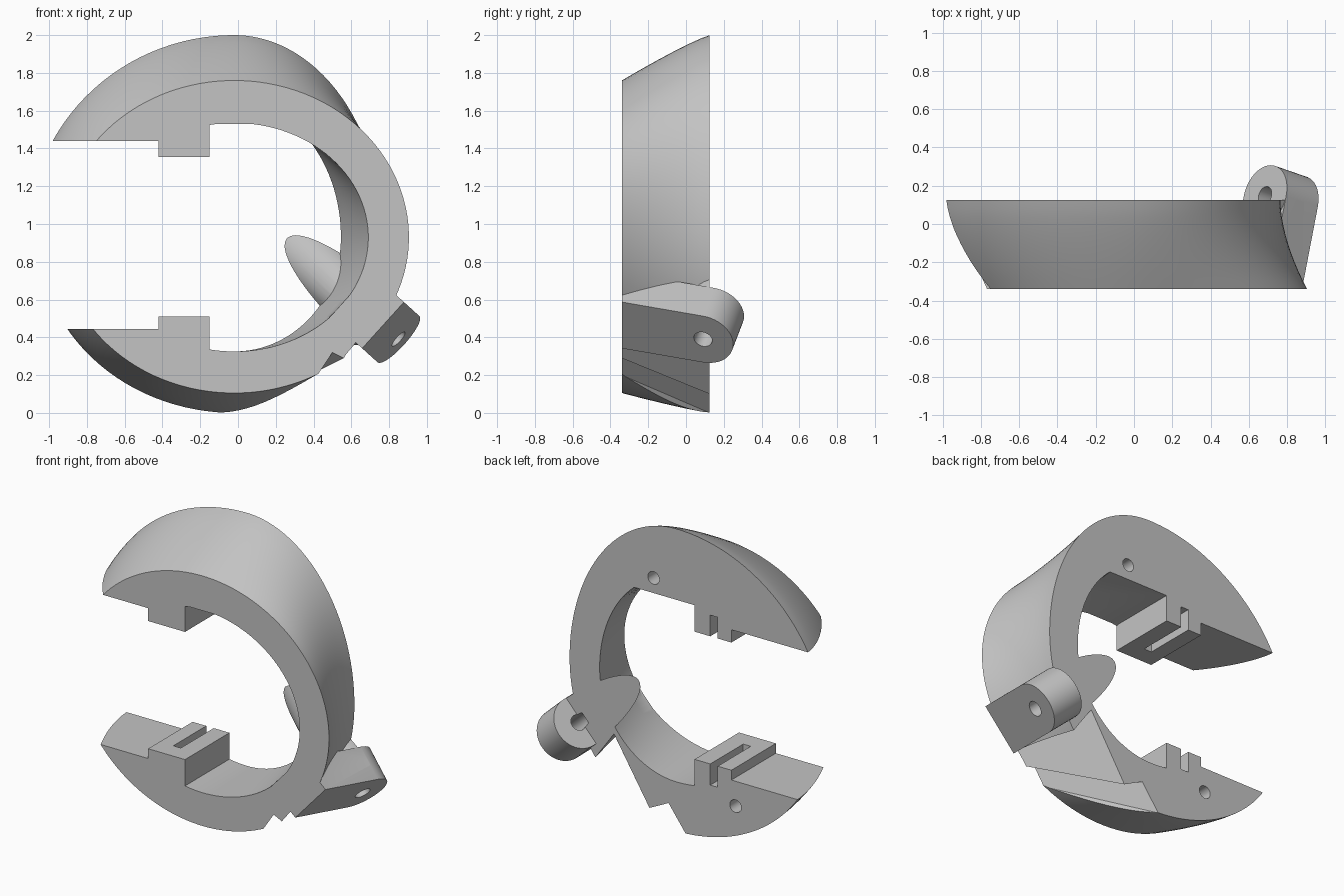
import bpy, bmesh, math
from mathutils import Vector

if "Cube" in bpy.data.objects:
    bpy.data.objects.remove(bpy.data.objects["Cube"])

grey = bpy.data.materials.new("plain grey")
grey.use_nodes = True
grey.diffuse_color = (0.55, 0.55, 0.55, 1)
grey.node_tree.nodes["Principled BSDF"].inputs["Base Color"].default_value = grey.diffuse_color

FRONT, BACK = -0.34, 0.125
TAU = math.tau


def loft(name, sections):
    """Closed solid through matching loops of points."""
    bm = bmesh.new()
    loops = [[bm.verts.new(p) for p in s] for s in sections]
    n = len(loops[0])
    for a, b in zip(loops, loops[1:]):
        for i in range(n):
            j = (i + 1) % n
            bm.faces.new((a[i], a[j], b[j], b[i]))
    bm.faces.new(loops[0])
    bm.faces.new(loops[-1])
    bmesh.ops.recalc_face_normals(bm, faces=bm.faces)
    mesh = bpy.data.meshes.new(name)
    bm.to_mesh(mesh)
    bm.free()
    mesh.materials.append(grey)
    obj = bpy.data.objects.new(name, mesh)
    bpy.context.collection.objects.link(obj)
    return obj


def box(x0, x1, y0, y1, z0, z1):
    return loft("box", [[(x0, y, z0), (x1, y, z0), (x1, y, z1), (x0, y, z1)] for y in (y0, y1)])


def prism(name, profile, origin, u, w, axis, s0, s1):
    """Extrude a (u, w) profile along an axis."""
    return loft(name, [[origin + u * a + w * b + axis * s for a, b in profile] for s in (s0, s1)])


def combine(target, other, operation):
    mod = target.modifiers.new("bool", "BOOLEAN")
    mod.operation, mod.solver, mod.object = operation, "EXACT", other
    bpy.context.view_layer.update()
    with bpy.context.temp_override(object=target, active_object=target):
        bpy.ops.object.modifier_apply(modifier=mod.name)
    bpy.data.objects.remove(other)


def circle(r, n=40):
    return [(r * math.cos(TAU * i / n), r * math.sin(TAU * i / n)) for i in range(n)]


def mix(a, b, t):
    return a + (b - a) * t


def oval(y, zc, right, left_up, left_low, up, low, n=112):
    """Oval whose quadrants have their own radii."""
    pts = []
    for i in range(n):
        c, s = math.cos(TAU * (i + 0.5) / n), math.sin(TAU * (i + 0.5) / n)
        rx = right if c > 0 else (left_up if s > 0 else left_low)
        pts.append((-0.02 + rx * c, y, zc + (up if s > 0 else low) * s))
    return pts


# Ring outer body, flaring from the front to the back
outer = []
for i in range(11):
    t = i / 10
    tx, tz = t ** 1.75, t ** 1.15
    outer.append(oval(mix(BACK, FRONT, t), mix(0.94, 0.93, t), mix(0.785, 0.925, tx),
                      mix(1.09, 0.925, tx), mix(1.04, 0.925, tx),
                      mix(1.06, 0.83, tz), mix(0.94, 0.825, tz)))
ring = loft("open_ring", outer)

# Bore, limited by the flat ceiling and the jaw side walls
bore = loft("bore", [oval(mix(BACK, FRONT, t), 0.93, mix(0.565, 0.71, t), 0.7, 0.7,
                          mix(0.72, 0.605, t), 0.605) for t in (-0.1, 0.25, 0.5, 0.75, 1.1)])
combine(bore, box(-0.15, 1, -1, 1, 0, 1.53), "INTERSECT")
combine(ring, bore, "DIFFERENCE")

# Mouth between the two jaws
combine(ring, box(-0.42, -0.1, -1, 1, 0.51, 1.355), "DIFFERENCE")
combine(ring, box(-2, -0.42, -1, 1, 0.445, 1.44), "DIFFERENCE")

# Slots in the jaw pads and screw holes in the back
for z0, z1 in ((0.37, 0.6), (1.3, 1.495)):
    combine(ring, box(-0.32, -0.265, -0.22, 0.3, z0, z1), "DIFFERENCE")
X, Y, Z = Vector((1, 0, 0)), Vector((0, 1, 0)), Vector((0, 0, 1))
for x, z in ((0.15, 1.63), (-0.45, 0.28)):
    hole = prism("hole", circle(0.042), Vector((x, 0, z)), X, Z, Y, -0.08, 0.3)
    combine(ring, hole, "DIFFERENCE")

# Slanted stepped recess under the ring
front_edge = [(0.42, 0.2), (0.5, 0.32), (0.56, 0.29), (0.63, 0.38), (0.66, 0.35), (0.9, 0), (0.5, -0.2)]
back_edge = [(-0.085, 0), (0.04, 0.17), (0.18, 0.1), (0.44, 0.52), (0.54, 0.38), (0.8, 0), (0, -0.3)]
steps = []
for t in (-0.05, 1.05):
    steps.append([(mix(a[0], b[0], t), mix(FRONT, BACK, t), mix(a[1], b[1], t))
                  for a, b in zip(front_edge, back_edge)])
combine(ring, loft("recess", steps), "DIFFERENCE")

# Tilted hinge lug: a rounded slab that merges into the ring
axis = Vector((-0.72, 0.25, 0.65)).normalized()
u = (-Y + axis * axis.y).normalized()
w = axis.cross(u)
pivot = Vector((0.85, 0.09, 0.39))
R = 0.165
arc = [(-R * math.sin(math.pi * i / 24), R * math.cos(math.pi * i / 24)) for i in range(25)]
lug = prism("lug", arc + [(0.7, -R), (0.7, R)], pivot, u, w, axis, 0, 0.23)
combine(lug, box(-2, 2, FRONT, 2, -2, 3), "INTERSECT")

# Inner barrel, cut flush with the back of the ring
barrel = prism("barrel", circle(R, 48), pivot, u, w, axis, 0.1, 1.0)
combine(barrel, box(-2, 2, -2, BACK, -2, 3), "INTERSECT")
combine(ring, barrel, "UNION")
combine(ring, lug, "UNION")
combine(ring, prism("pin_hole", circle(0.05), pivot, u, w, axis, -0.1, 0.27), "DIFFERENCE")

# Smooth curved walls, keep edges sharp
for o in bpy.context.selected_objects:
    o.select_set(False)
ring.select_set(True)
bpy.context.view_layer.objects.active = ring
bpy.ops.object.shade_smooth_by_angle(angle=math.radians(25))
